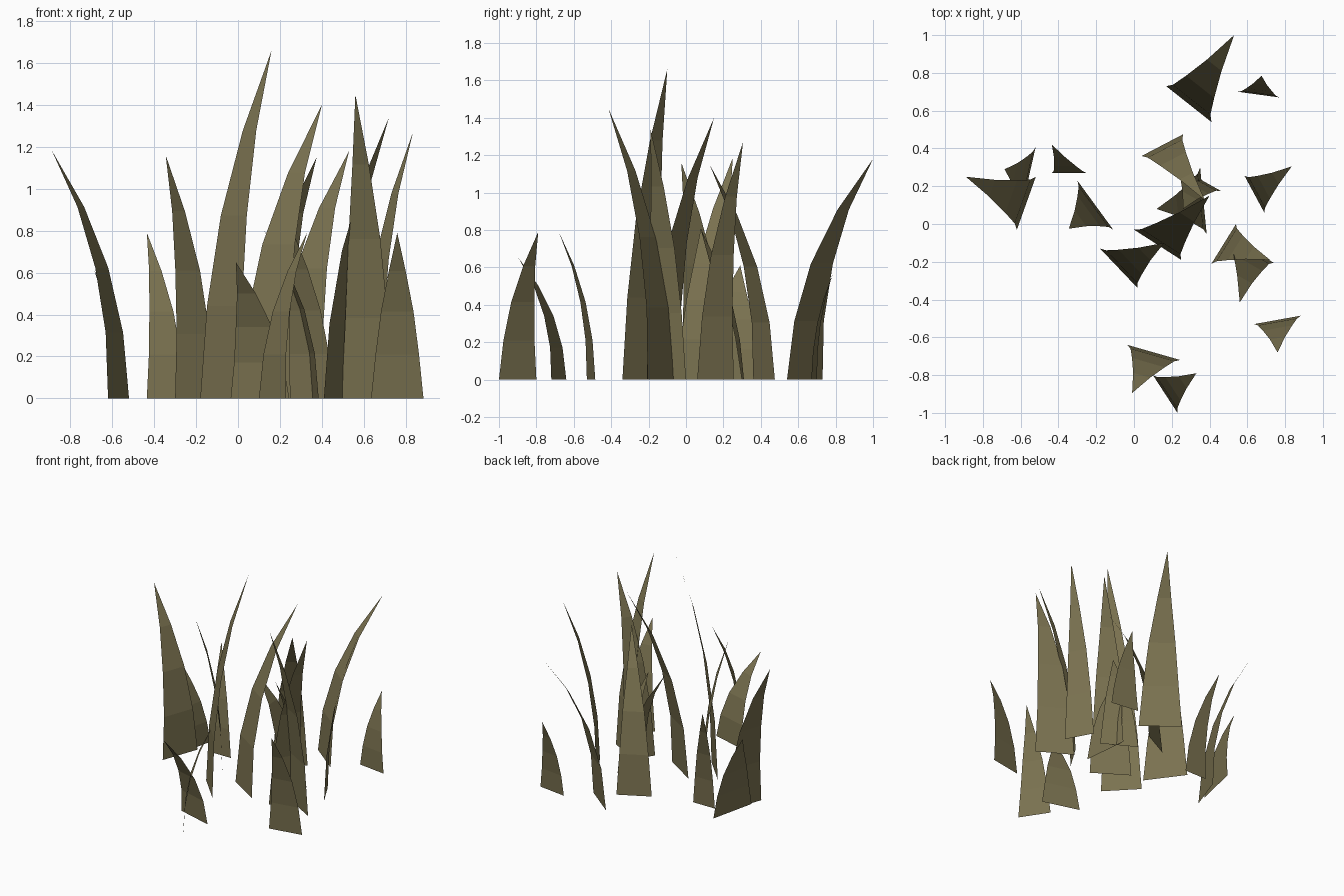
import bpy
import bmesh
from mathutils import Vector

cube = bpy.data.objects.get("Cube")
if cube:
    bpy.data.objects.remove(cube, do_unlink=True)

# One dry olive colour for all the grass
olive = bpy.data.materials.new("dry_olive_grass")
olive.use_nodes = True
colour = (0.195, 0.168, 0.08, 1)
olive.diffuse_color = colour
shader = next(n for n in olive.node_tree.nodes if n.type == 'BSDF_PRINCIPLED')
shader.inputs["Base Color"].default_value = colour
shader.inputs["Roughness"].default_value = 0.9

# Shared blade shape: (height share, lean share, width share)
PROFILE = [(0, 0, 1), (0.265, 0.0625, 0.83), (0.525, 0.25, 0.62), (0.77, 0.5625, 0.32)]


def blade(name, left, right, tip):
    """Flat-sided sheet that bends from a ground edge to a point."""
    left, right, tip = Vector((*left, 0)), Vector((*right, 0)), Vector(tip)
    middle, half = (left + right) / 2, (right - left) / 2
    bm = bmesh.new()
    rows = []
    for rise, lean, width in PROFILE:
        centre = middle.lerp(Vector((tip.x, tip.y, 0)), lean)
        centre.z = tip.z * rise
        rows.append([bm.verts.new(centre + half * side * width) for side in (-1, 1)])
    for (a, b), (c, d) in zip(rows, rows[1:]):
        bm.faces.new((a, b, d, c))
    bm.faces.new((*rows[-1], bm.verts.new(tip)))
    # Upper side faces the sky
    bm.normal_update()
    if sum(f.normal.z for f in bm.faces) < 0:
        bmesh.ops.reverse_faces(bm, faces=bm.faces[:])
    mesh = bpy.data.meshes.new(name)
    bm.to_mesh(mesh)
    bm.free()
    mesh.materials.append(olive)
    bpy.context.collection.objects.link(bpy.data.objects.new(name, mesh))


# Back blades
blade("back_tall_blade", (0.17, 0.73), (0.41, 0.54), (0.53, 1.0, 1.18))
blade("back_short_blade", (0.55, 0.70), (0.77, 0.67), (0.675, 0.785, 0.567))

# Front blades
blade("front_edge_blade", (0.10, -0.80), (0.23, -1.0), (0.33, -0.79, 0.79))
blade("front_short_blade", (-0.035, -0.64), (0.245, -0.72), (-0.01, -0.895, 0.65))
blade("front_left_blade", (0.635, -0.53), (0.885, -0.485), (0.76, -0.68, 0.79))

# Left side blades
blade("left_forward_blade", (0.495, -0.065), (0.74, -0.205), (0.56, -0.415, 1.45))
blade("left_outward_blade", (0.41, -0.21), (0.54, 0.0), (0.72, -0.19, 1.34))
blade("left_outer_blade", (0.585, 0.255), (0.69, 0.06), (0.835, 0.305, 1.27))

# Right side blades
blade("right_outer_blade", (-0.52, 0.25), (-0.62, -0.03), (-0.89, 0.25, 1.186))
blade("right_short_blade", (-0.52, 0.41), (-0.60, 0.06), (-0.685, 0.29, 0.61))
blade("right_back_blade", (-0.435, 0.27), (-0.25, 0.27), (-0.435, 0.42, 0.79))
blade("right_inner_blade", (-0.30, 0.23), (-0.11, -0.03), (-0.345, -0.025, 1.16))

# Centre clump
blade("centre_tallest_blade", (-0.18, -0.13), (0.02, -0.34), (0.16, -0.10, 1.66))
blade("centre_tall_blade", (0.0, -0.03), (0.25, -0.19), (0.40, 0.15, 1.40))
blade("centre_back_blade", (0.04, 0.36), (0.26, 0.475), (0.375, 0.126, 1.15))
blade("centre_wide_blade", (0.35, 0.30), (0.385, -0.055), (0.12, 0.08, 0.81))
blade("centre_hidden_blade", (0.46, 0.175), (0.22, 0.31), (0.26, 0.08, 0.80))
